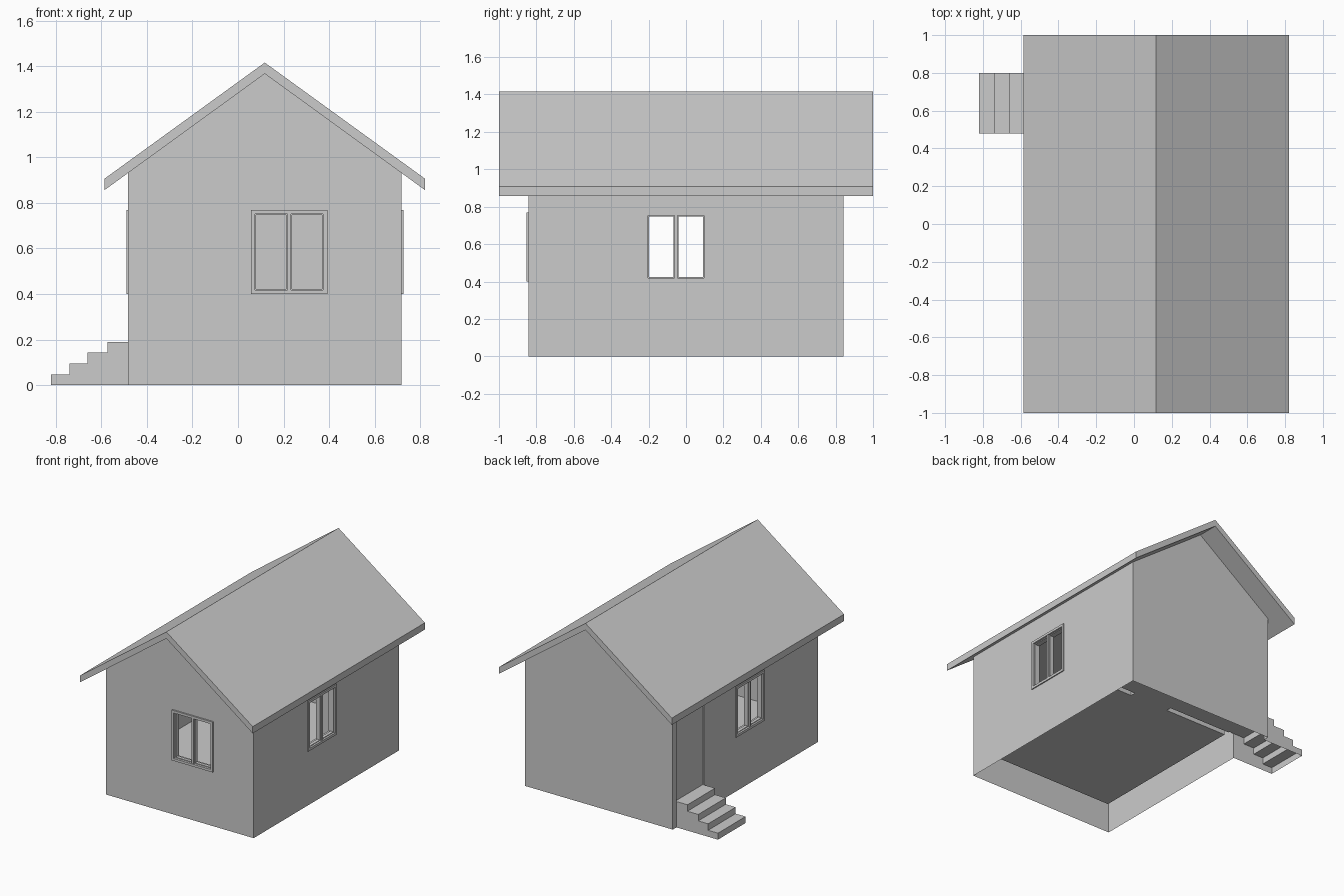
import bpy, bmesh

if "Cube" in bpy.data.objects:
    bpy.data.objects.remove(bpy.data.objects["Cube"])

CX, HW, HY = 0.1175, 0.60, 0.843           # house centre x, half width, half depth
XL, XR, T = CX - HW, CX + HW, 0.04         # outer side walls, wall thickness
IL, IR, IY = XL + T, XR - T, HY - T        # inner room limits
EAVE, PEAK, FLOOR, CEIL = 0.933, 1.367, 0.19, 0.90
DOOR_Y0, DOOR_Y1, DOOR_TOP = 0.48, 0.80, 0.83
P0, P1, G0, G1 = 0.43, 0.47, 0.07, 0.387   # partition faces, inner doorway
Z0, Z1 = 0.40, 0.77                        # window frame height range
WIN_FRONT, WIN_SIDE = (0.057, 0.392), (-0.22, 0.115)

# Wall planes: (along, up, outward) -> world
front = lambda u, v, w=0: (u, -HY - w, v)
left = lambda u, v, w=0: (XL - w, u, v)
right = lambda u, v, w=0: (XR + w, u, v)
at_x = lambda x: (lambda u, v: (x, u, v))
at_y = lambda y: (lambda u, v: (u, y, v))
at_z = lambda z: (lambda u, v: (u, v, z))


def finish(name, bm, closed=True):
    if closed:
        bmesh.ops.recalc_face_normals(bm, faces=bm.faces)
    me = bpy.data.meshes.new(name)
    bm.to_mesh(me)
    bm.free()
    ob = bpy.data.objects.new(name, me)
    bpy.context.collection.objects.link(ob)
    return ob


def sheet(name, plane, outward, *loops):
    """Flat single-sided wall from an outline and optional hole outlines."""
    bm = bmesh.new()
    edges = []
    for loop in loops:
        vs = [bm.verts.new(plane(*p)) for p in loop]
        edges += [bm.edges.new((a, b)) for a, b in zip(vs, vs[1:] + vs[:1])]
    bmesh.ops.triangle_fill(bm, use_beauty=True, edges=edges, normal=outward)
    bm.normal_update()
    for f in bm.faces:
        if sum(a * b for a, b in zip(f.normal, outward)) < 0:
            f.normal_flip()
    return finish(name, bm, False)


def rect(a, b, c, d):
    return [(a, c), (b, c), (b, d), (a, d)]


def add_box(bm, plane, u, v, w):
    vs = [bm.verts.new(plane(a, b, c)) for a in u for b in v for c in w]
    for q in ((0, 1, 3, 2), (4, 6, 7, 5), (0, 4, 5, 1), (2, 3, 7, 6), (0, 2, 6, 4), (1, 5, 7, 3)):
        bm.faces.new([vs[i] for i in q])


def add_ring(bm, plane, u, v, w, t):
    add_box(bm, plane, (u[0], u[0] + t), v, w)
    add_box(bm, plane, (u[1] - t, u[1]), v, w)
    add_box(bm, plane, (u[0] + t, u[1] - t), (v[0], v[0] + t), w)
    add_box(bm, plane, (u[0] + t, u[1] - t), (v[1] - t, v[1]), w)


def strip(name, pts, direction):
    """Open surface swept from a 3D path."""
    bm = bmesh.new()
    vs = [bm.verts.new(p) for p in pts]
    es = [bm.edges.new(p) for p in zip(vs, vs[1:])]
    r = bmesh.ops.extrude_edge_only(bm, edges=es)
    bmesh.ops.translate(bm, vec=direction,
                        verts=[g for g in r["geom"] if isinstance(g, bmesh.types.BMVert)])
    return finish(name, bm)


def window(name, plane, u, out):
    bm = bmesh.new()
    t, mid = 0.018, sum(u) / 2
    add_ring(bm, plane, u, (Z0, Z1), (-T - 0.008, out), t)
    add_box(bm, plane, (mid - 0.008, mid + 0.008), (Z0 + t, Z1 - t), (-T, out - 0.003))
    for a, b in ((u[0] + t, mid - 0.008), (mid + 0.008, u[1] - t)):
        add_ring(bm, plane, (a, b), (Z0 + t, Z1 - t), (-0.03, -0.006), 0.005)
    return finish(name, bm)


def hole(u):
    return rect(u[0] + 0.012, u[1] - 0.012, Z0 + 0.012, Z1 - 0.012)


# Outer walls
gable = [(XL, 0), (XR, 0), (XR, EAVE), (CX, PEAK), (XL, EAVE)]
sheet("front_wall", at_y(-HY), (0, -1, 0), gable, hole(WIN_FRONT))
sheet("back_wall", at_y(HY), (0, 1, 0), gable)
sheet("right_wall", at_x(XR), (1, 0, 0), rect(-HY, HY, 0, EAVE), hole(WIN_SIDE))
sheet("left_wall", at_x(XL), (-1, 0, 0),
      [(-HY, 0), (DOOR_Y0, 0), (DOOR_Y0, DOOR_TOP), (DOOR_Y1, DOOR_TOP), (DOOR_Y1, 0),
       (HY, 0), (HY, EAVE), (-HY, EAVE)], hole(WIN_SIDE))

# Inner room linings
doorway = [(IL, FLOOR), (G0, FLOOR), (G0, DOOR_TOP), (G1, DOOR_TOP), (G1, FLOOR),
           (IR, FLOOR), (IR, CEIL), (IL, CEIL)]
sheet("front_room_front_lining", at_y(-IY), (0, 1, 0), rect(IL, IR, FLOOR, CEIL), hole(WIN_FRONT))
sheet("front_room_left_lining", at_x(IL), (1, 0, 0), rect(-IY, P0, FLOOR, CEIL), hole(WIN_SIDE))
sheet("front_room_right_lining", at_x(IR), (-1, 0, 0), rect(-IY, P0, FLOOR, CEIL), hole(WIN_SIDE))
sheet("back_room_right_lining", at_x(IR), (-1, 0, 0), rect(P1, IY, FLOOR, CEIL))
sheet("back_room_back_lining", at_y(IY), (0, -1, 0), rect(IL, IR, FLOOR, CEIL))
sheet("back_room_left_lining", at_x(IL), (1, 0, 0),
      [(P1, FLOOR), (DOOR_Y0, FLOOR), (DOOR_Y0, DOOR_TOP), (DOOR_Y1, DOOR_TOP),
       (DOOR_Y1, FLOOR), (IY, FLOOR), (IY, CEIL), (P1, CEIL)])
sheet("partition_front", at_y(P0), (0, -1, 0), doorway)
sheet("partition_back", at_y(P1), (0, 1, 0), doorway)
strip("partition_doorway", [(x, P0, z) for x, z in doorway[1:5]], (0, P1 - P0, 0))
for nm, a, b, c, d in (("front_room", IL, IR, -IY, P0), ("back_room", IL, IR, P1, IY)):
    sheet(nm + "_floor", at_z(FLOOR), (0, 0, 1), rect(a, b, c, d))
    sheet(nm + "_ceiling", at_z(CEIL), (0, 0, -1), rect(a, b, c, d))
sheet("doorway_floor", at_z(FLOOR), (0, 0, 1), rect(G0, G1, P0, P1))
sheet("door_threshold", at_z(FLOOR), (0, 0, 1), rect(XL, IL, DOOR_Y0, DOOR_Y1))

# Windows
window("front_window", front, WIN_FRONT, 0.011)
window("right_window", right, WIN_SIDE, 0.008)
window("left_window", left, WIN_SIDE, 0.008)

# Door, slightly recessed, with its reveal
bm = bmesh.new()
add_box(bm, left, (DOOR_Y0, DOOR_Y1), (FLOOR, DOOR_TOP), (-0.03, -0.01))
finish("door", bm)
strip("door_reveal", [left(DOOR_Y0, FLOOR), left(DOOR_Y0, DOOR_TOP),
                      left(DOOR_Y1, DOOR_TOP), left(DOOR_Y1, FLOOR)], (T, 0, 0))

# Roof slab
bm = bmesh.new()
R = 0.7025
prof = [(-R, 0.857), (0, PEAK), (R, 0.857), (R, 0.907), (0, 1.416), (-R, 0.907)]
ends = [[bm.verts.new((CX + x, y, z)) for x, z in prof] for y in (-1, 1)]
for i in range(6):
    j = (i + 1) % 6
    bm.faces.new((ends[0][i], ends[0][j], ends[1][j], ends[1][i]))
for e in ends:
    bm.faces.new((e[0], e[1], e[4], e[5]))
    bm.faces.new((e[1], e[2], e[3], e[4]))
finish("roof", bm)

# Hollow entrance steps
xs = [-0.82, -0.74, -0.66, -0.572, XL]
side = [(xs[0], 0)]
for i in range(4):
    z = FLOOR / 4 * (i + 1)
    side += [(xs[i], z), (xs[i + 1], z)]
strip("steps", [(x, DOOR_Y0, z) for x, z in side], (0, DOOR_Y1 - DOOR_Y0, 0))
for nm, y, s in (("steps_front_side", DOOR_Y0, -1), ("steps_back_side", DOOR_Y1, 1)):
    sheet(nm, at_y(y), (0, s, 0), side + [(XL, 0)])
